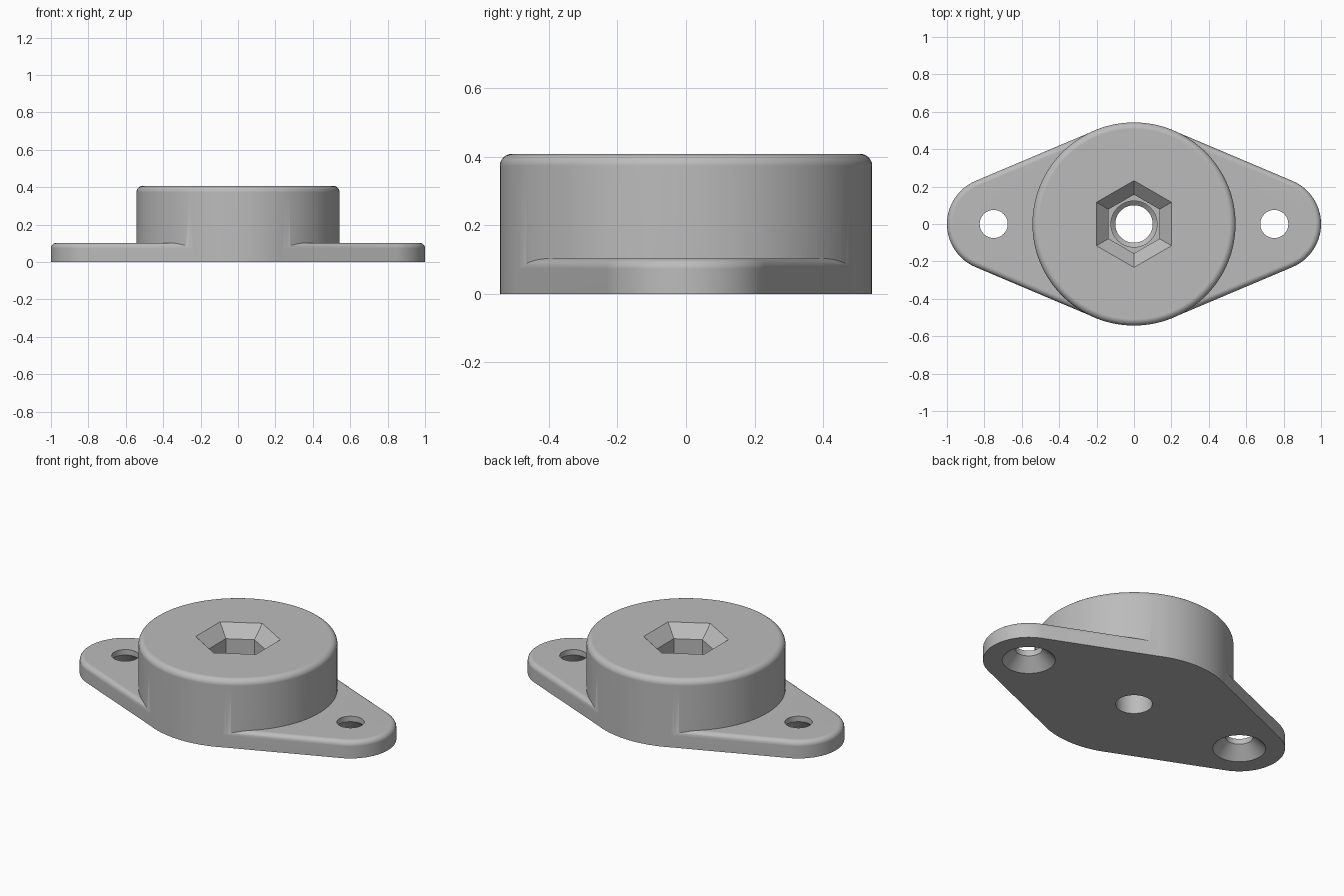
import bpy, math
from math import sin, cos, pi

default = bpy.data.objects.get("Cube")
if default:
    bpy.data.objects.remove(default)

BOSS_R, EAR_R, EAR_X = 0.543, 0.25, 0.75
FLANGE_H, BOSS_H = 0.103, 0.408

grey = bpy.data.materials.new("plain grey")
grey.use_nodes = True
grey.diffuse_color = (0.5, 0.5, 0.5, 1)
grey.node_tree.nodes["Principled BSDF"].inputs["Base Color"].default_value = (0.5, 0.5, 0.5, 1)


def loft(name, rings):
    """Closed solid through stacked rings, each (outline, z), from bottom to top."""
    n = len(rings[0][0])
    verts = [(x, y, z) for outline, z in rings for x, y in outline]
    faces = [tuple(reversed(range(n))), tuple(range(len(verts) - n, len(verts)))]
    for k in range(len(rings) - 1):
        for i in range(n):
            j = (i + 1) % n
            faces.append((k * n + i, k * n + j, k * n + n + j, k * n + n + i))
    mesh = bpy.data.meshes.new(name)
    mesh.from_pydata(verts, [], faces)
    mesh.materials.append(grey)
    obj = bpy.data.objects.new(name, mesh)
    bpy.context.collection.objects.link(obj)
    return obj


def circle(r, n=96, cx=0, start=0):
    return [(cx + r * cos(start + 2 * pi * i / n), r * sin(start + 2 * pi * i / n)) for i in range(n)]


def flange_outline(inset):
    """Large central circle joined to two ear circles by tangent lines."""
    lean = math.acos((BOSS_R - EAR_R) / EAR_X)
    arcs = ((EAR_X, EAR_R, -lean, lean, 32), (0, BOSS_R - 0.001, lean, pi - lean, 20),
            (-EAR_X, EAR_R, pi - lean, pi + lean, 32), (0, BOSS_R - 0.001, pi + lean, 2 * pi - lean, 20))
    points = []
    for cx, r, a, b, n in arcs:
        for i in range(n + 1):
            t = a + (b - a) * i / n
            points.append((cx + (r - inset) * cos(t), (r - inset) * sin(t)))
    return points


def rounded_top(outline, height, r, steps=6):
    """Straight wall finished with a quarter-round top edge."""
    rings = [(outline(0), 0)]
    for i in range(steps + 1):
        t = pi / 2 * i / steps
        rings.append((outline(r * (1 - cos(t))), height - r + r * sin(t)))
    return rings


def boolean(target, tool, operation):
    mod = target.modifiers.new(tool.name, 'BOOLEAN')
    mod.object, mod.operation, mod.solver = tool, operation, 'EXACT'
    bpy.context.view_layer.objects.active = target
    bpy.ops.object.modifier_apply(modifier=mod.name)
    bpy.data.objects.remove(tool)


# Round boss fused with the flange
body = loft("flanged_boss", rounded_top(lambda d: circle(BOSS_R - d, 128), BOSS_H, 0.035))
flange = loft("flange", rounded_top(flange_outline, FLANGE_H, 0.03))
boolean(body, flange, 'UNION')

# Hexagonal pocket with a wide chamfered mouth
def hexagon(r):
    return circle(r, 6, 0, pi / 2)

pocket = loft("hex_pocket", [(hexagon(0.157), 0.2), (hexagon(0.157), BOSS_H - 0.07),
                             (hexagon(0.232), BOSS_H), (hexagon(0.232), 0.5)])
boolean(body, pocket, 'DIFFERENCE')

# Stepped central bore
bore = loft("bore", [(circle(0.1), -0.1), (circle(0.1), 0.12), (circle(0.123), 0.14), (circle(0.123), 0.25)])
boolean(body, bore, 'DIFFERENCE')

# Screw holes, countersunk from below
for side in (-1, 1):
    cx = side * EAR_X
    hole = loft("screw_hole", [(circle(0.145, 64, cx), -0.05), (circle(0.145, 64, cx), 0),
                               (circle(0.075, 64, cx), 0.07), (circle(0.075, 64, cx), 0.2)])
    boolean(body, hole, 'DIFFERENCE')

# Smooth shading with crisp edges
bpy.ops.object.select_all(action='DESELECT')
body.select_set(True)
bpy.context.view_layer.objects.active = body
bpy.ops.object.shade_smooth_by_angle(angle=math.radians(30))
weighted = body.modifiers.new("weighted_normals", 'WEIGHTED_NORMAL')
weighted.keep_sharp = True
